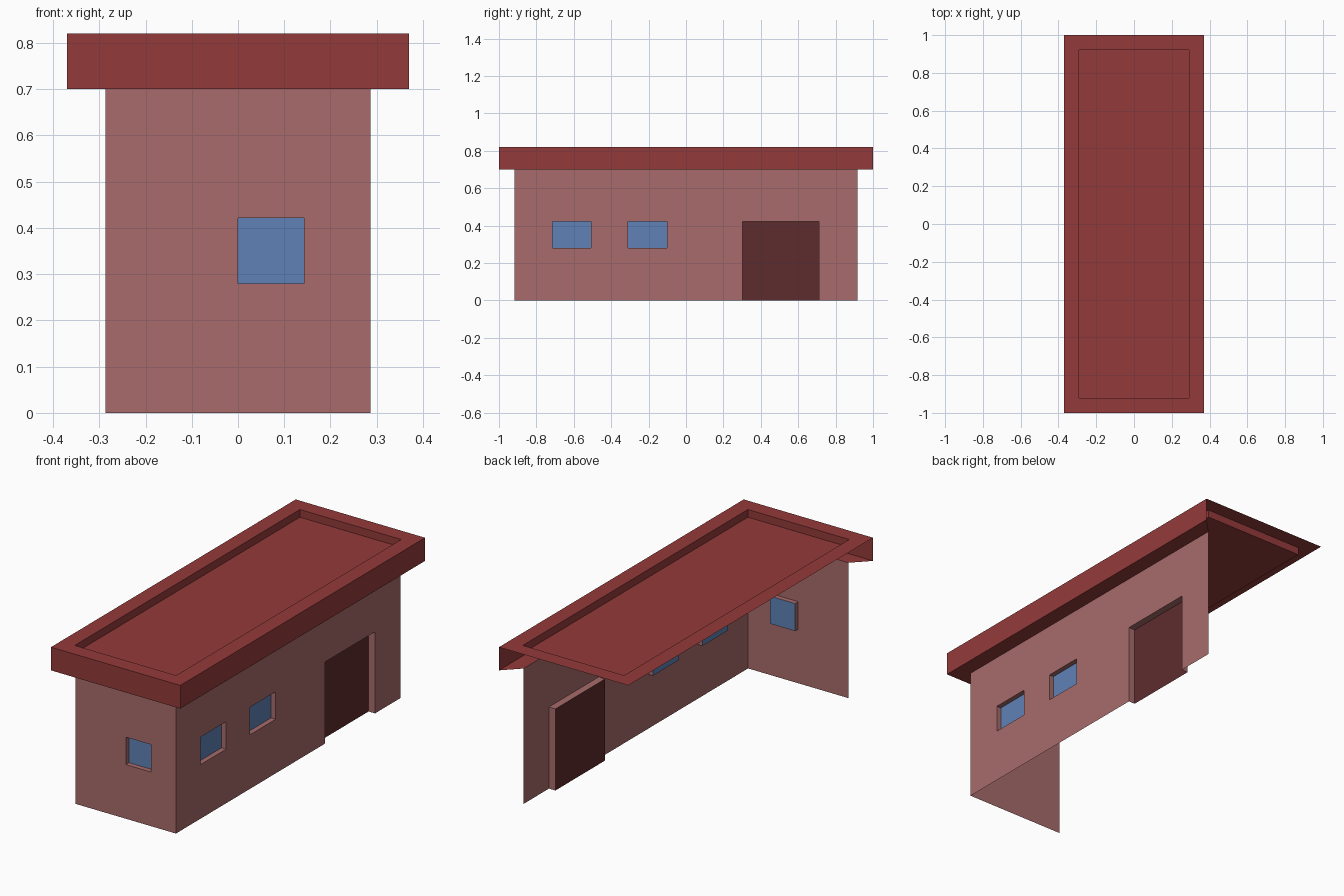
import bpy, bmesh
from mathutils import Vector

if "Cube" in bpy.data.objects:
    bpy.data.objects.remove(bpy.data.objects["Cube"])


def material(name, rgb):
    # sRGB 0-255 to linear
    lin = [((c / 255 + 0.055) / 1.055) ** 2.4 for c in rgb]
    m = bpy.data.materials.new(name)
    m.diffuse_color = (*lin, 1)
    m.use_nodes = True
    m.node_tree.nodes["Principled BSDF"].inputs["Base Color"].default_value = m.diffuse_color
    return m


WALL = material("wall_pink", (168, 107, 107))
ROOF = material("roof_red", (148, 58, 58))
DOOR = material("door_dark_red", (95, 44, 46))
GLASS = material("glass_blue", (96, 130, 182))


def make(name, polys, mat):
    """Object from a list of polygons, welded together."""
    bm = bmesh.new()
    for p in polys:
        bm.faces.new([bm.verts.new(v) for v in p])
    bmesh.ops.remove_doubles(bm, verts=bm.verts, dist=1e-5)
    me = bpy.data.meshes.new(name)
    bm.to_mesh(me)
    bm.free()
    me.materials.append(mat)
    ob = bpy.data.objects.new(name, me)
    bpy.context.collection.objects.link(ob)


WX, WY, H = 0.287, 0.917, 0.70      # wall half sizes and height
RX, RY, TOP = 0.37, 1.0, 0.82       # roof half sizes and top
RECESS = 0.04


def wall(name, along, inward, offset, half, openings):
    """Flat wall with set-back openings: (u0, u1, z0, z1, depth, pane name, material)."""
    along, inward = Vector(along), Vector(inward)

    def P(u, z, d=0):
        return along * u + inward * (d - offset) + Vector((0, 0, z))

    us = sorted({-half, half, *[u for o in openings for u in o[:2]]})
    zs = sorted({0, H, *[z for o in openings for z in o[2:4]]})
    polys = []
    for a, b in zip(us, us[1:]):
        for c, d in zip(zs, zs[1:]):
            mu, mz = (a + b) / 2, (c + d) / 2
            if not any(o[0] < mu < o[1] and o[2] < mz < o[3] for o in openings):
                polys.append([P(a, c), P(b, c), P(b, d), P(a, d)])
    for u0, u1, z0, z1, dep, pane, mat in openings:
        ring = [(u0, z0), (u1, z0), (u1, z1), (u0, z1)]
        # reveals (a door has no sill), then the pane itself
        for i in range(1 if z0 == 0 else 0, 4):
            p, q = ring[i], ring[(i + 1) % 4]
            polys.append([P(*p), P(*p, dep), P(*q, dep), P(*q)][::-1])
        make(pane, [[P(*r, dep) for r in ring]], mat)
    make(name, polys, WALL)


# Front wall with one window, right wall with two windows and a wide door
wall("front_wall", (1, 0, 0), (0, 1, 0), WY, WX,
     [(0.0, 0.143, 0.28, 0.422, 0.026, "front_window", GLASS)])
wall("right_wall", (0, 1, 0), (-1, 0, 0), WX, WY,
     [(-0.715, -0.507, 0.28, 0.422, 0.026, "side_window_1", GLASS),
      (-0.31, -0.102, 0.28, 0.422, 0.026, "side_window_2", GLASS),
      (0.303, 0.71, 0.0, 0.422, 0.037, "door", DOOR)])


# Roof: rim ring, recess walls, recessed deck; fascia and soffit on front and right only
def rect(x, y, z):
    return [(-x, -y, z), (x, -y, z), (x, y, z), (-x, y, z)]


outer, inner = rect(RX, RY, TOP), rect(WX + 0.003, WY + 0.003, TOP)
deck = rect(WX + 0.003, WY + 0.003, TOP - RECESS)
low, low_in = rect(RX, RY, H), rect(WX, WY, H)
roof = [deck]
for i in range(4):
    j = (i + 1) % 4
    roof.append([outer[i], outer[j], inner[j], inner[i]])
    roof.append([inner[i], inner[j], deck[j], deck[i]])
    if i < 2:
        roof.append([low[i], low[j], outer[j], outer[i]])
        roof.append([low[j], low[i], low_in[i], low_in[j]])
make("flat_roof", roof, ROOF)
